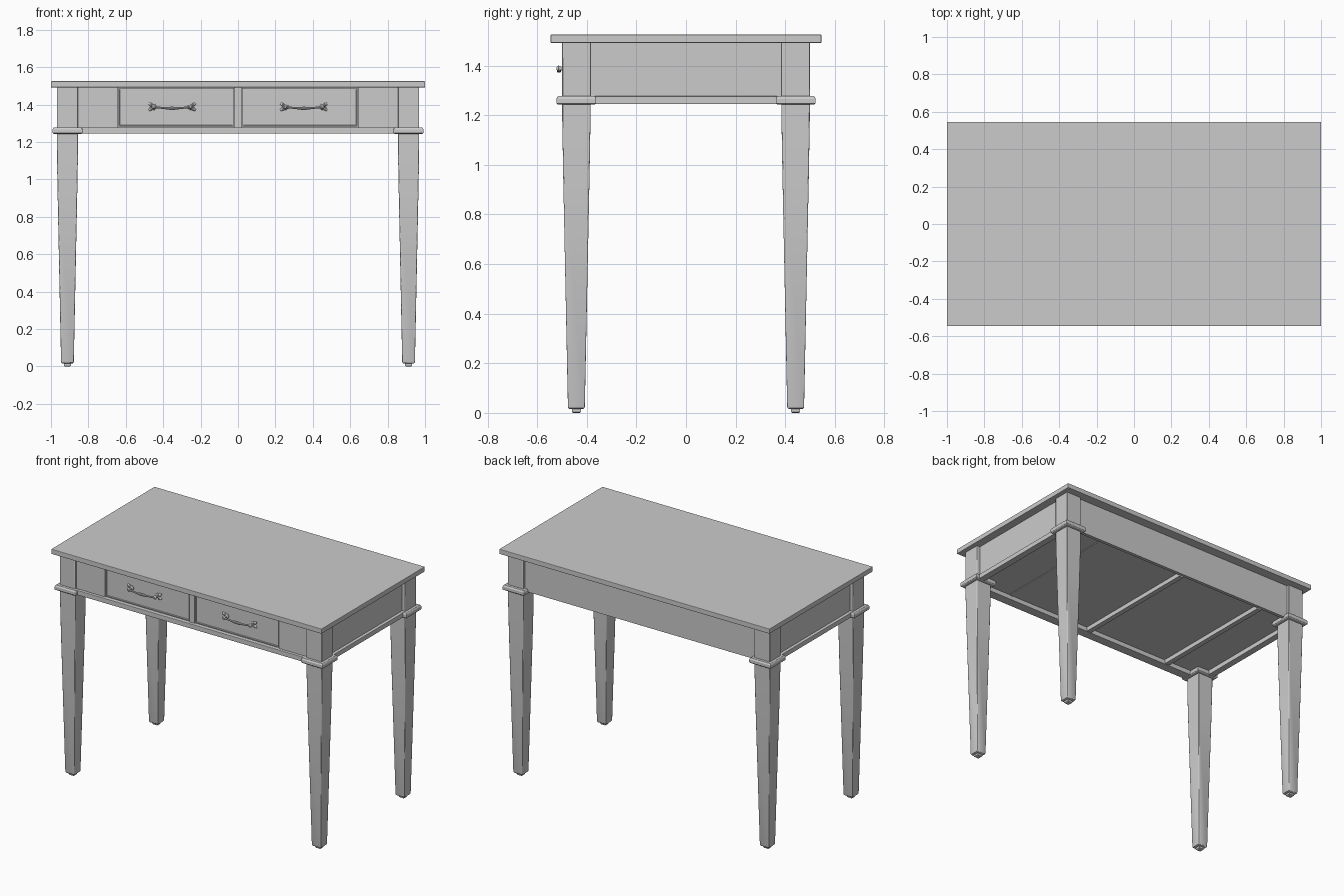
import bpy, bmesh, math
from mathutils import Vector

if "Cube" in bpy.data.objects:
    bpy.data.objects.remove(bpy.data.objects["Cube"], do_unlink=True)

grey = bpy.data.materials.new("plain grey")
grey.use_nodes = True
GREY = (0.6, 0.6, 0.6, 1)
grey.diffuse_color = GREY
grey.node_tree.nodes["Principled BSDF"].inputs["Base Color"].default_value = GREY


def finish(name, bm, bevel=0.0):
    bmesh.ops.recalc_face_normals(bm, faces=bm.faces)
    mesh = bpy.data.meshes.new(name)
    bm.to_mesh(mesh)
    bm.free()
    mesh.materials.append(grey)
    obj = bpy.data.objects.new(name, mesh)
    bpy.context.collection.objects.link(obj)
    if bevel:
        mod = obj.modifiers.new("soft edges", 'BEVEL')
        mod.width, mod.segments = bevel, 2
    return obj


def box(name, x, y, z, bevel=0.0, inset=None):
    """Box from (low, high) ranges; inset sinks a panel into its front face."""
    bm = bmesh.new()
    bmesh.ops.create_cube(bm, size=1)
    for v in bm.verts:
        v.co = [(r[0] + r[1]) / 2 + c * (r[1] - r[0]) for r, c in zip((x, y, z), v.co)]
    if inset:
        bm.normal_update()
        front = [f for f in bm.faces if f.normal.y < -0.9]
        bmesh.ops.inset_region(bm, faces=front, thickness=inset)
        bmesh.ops.inset_region(bm, faces=front, thickness=0.002, depth=-0.006)
    return finish(name, bm, bevel)


def square_loft(name, cx, cy, rings, bevel=0.0):
    """Stack of square sections given as (half width, height)."""
    bm = bmesh.new()
    loops = []
    for h, z in rings:
        loops.append([bm.verts.new((cx + sx * h, cy + sy * h, z))
                      for sx, sy in ((-1, -1), (1, -1), (1, 1), (-1, 1))])
    for a, b in zip(loops, loops[1:]):
        for i in range(4):
            bm.faces.new((a[i], a[i - 1], b[i - 1], b[i]))
    bm.faces.new(loops[0])
    bm.faces.new(loops[-1])
    return finish(name, bm, bevel)


def smooth(obj):
    bpy.ops.object.select_all(action='DESELECT')
    obj.select_set(True)
    bpy.context.view_layer.objects.active = obj
    bpy.ops.object.shade_smooth_by_angle(angle=math.radians(35))


def tube(name, points):
    """Round sections along a path of (position, radius)."""
    bm = bmesh.new()
    n, loops = 10, []
    for i, (p, r) in enumerate(points):
        ahead = Vector(points[min(i + 1, len(points) - 1)][0])
        behind = Vector(points[max(i - 1, 0)][0])
        rot = (ahead - behind).to_track_quat('Z', 'Y')
        loops.append([bm.verts.new(Vector(p) + rot @ Vector(
            (r * math.cos(math.tau * k / n), r * math.sin(math.tau * k / n), 0)))
            for k in range(n)])
    for a, b in zip(loops, loops[1:]):
        for k in range(n):
            bm.faces.new((a[k - 1], a[k], b[k], b[k - 1]))
    bm.faces.new(loops[0])
    bm.faces.new(loops[-1])
    smooth(finish(name, bm))


# Table top
box("table_top", (-1, 1), (-0.546, 0.546), (1.492, 1.525), 0.003)

# Legs with feet and collars
LX, LY = 0.912, 0.442
for sx, side in ((1, "left"), (-1, "right")):
    for sy, end in ((-1, "front"), (1, "back")):
        tag = f"{end}_{side}"
        x, y = sx * LX, sy * LY
        leg = square_loft("leg_" + tag, x, y, [(0.03, 0.016), (0.034, 0.022),
                          (0.053, 0.95), (0.057, 1.18), (0.057, 1.494)], 0.004)
        smooth(leg)
        square_loft("foot_" + tag, x, y, [(0.013, 0), (0.018, 0.003), (0.018, 0.017)])
        square_loft("collar_" + tag, x, y, [(0.074, 1.243), (0.08, 1.248),
                    (0.08, 1.268), (0.074, 1.278)], 0.002)

# Side aprons and their lower ledges
for s, side in ((1, "left"), (-1, "right")):
    box("side_apron_" + side, sorted((s * 0.925, s * 0.945)), (-0.39, 0.39), (1.27, 1.493))
    box("side_ledge_" + side, sorted((s * 0.92, s * 0.966)), (-0.39, 0.39), (1.245, 1.277), 0.003)

# Back apron, front ledge and underside
box("back_apron", (-0.86, 0.86), (0.46, 0.482), (1.258, 1.493))
box("front_ledge", (-0.86, 0.86), (-0.505, -0.44), (1.245, 1.277), 0.003)
box("bottom_panel", (-0.93, 0.93), (-0.47, 0.465), (1.277, 1.285))
for x, drop in ((0, 0.03), (-0.64, 0.03), (0.64, 0.005)):
    box("cross_rail", (x - 0.017, x + 0.017), (-0.45, 0.465), (1.278 - drop, 1.28))

# Front frame
for s, side in ((1, "left"), (-1, "right")):
    box("front_panel_" + side, sorted((s * 0.645, s * 0.86)), (-0.486, -0.465), (1.277, 1.493))
box("centre_stile", (-0.018, 0.018), (-0.486, -0.465), (1.277, 1.493))
box("drawer_backing", (-0.65, 0.65), (-0.468, -0.462), (1.277, 1.493))

# Drawers with drooping bar pulls
for s, side in ((1, "left"), (-1, "right")):
    box("drawer_" + side, sorted((s * 0.022, s * 0.64)), (-0.487, -0.466),
        (1.282, 1.488), inset=0.009)
    cx, z = s * 0.352, 1.388
    bar = []
    for i in range(21):
        t = i / 10 - 1
        bulge = 0.005 + 0.004 * math.exp(-(t / 0.35) ** 2) + 0.004 * abs(t) ** 6
        bar.append(((cx + 0.1 * t, -0.512, z - 0.008 * (1 - t * t)), bulge))
    tube("pull_bar_" + side, bar)
    for e in (-1, 1):
        px = cx + e * 0.098
        tube("pull_post", [((px, -0.478, z), 0.017), ((px, -0.486, z), 0.016),
                           ((px, -0.492, z), 0.007), ((px, -0.505, z), 0.008),
                           ((px, -0.514, z), 0.013), ((px, -0.522, z), 0.006)])
        for up in (-1, 1):
            tube("pull_petal", [((px, -0.484, z), 0.007),
                                ((px + e * 0.016, -0.486, z + up * 0.012), 0.01),
                                ((px + e * 0.027, -0.484, z + up * 0.018), 0.005)])
